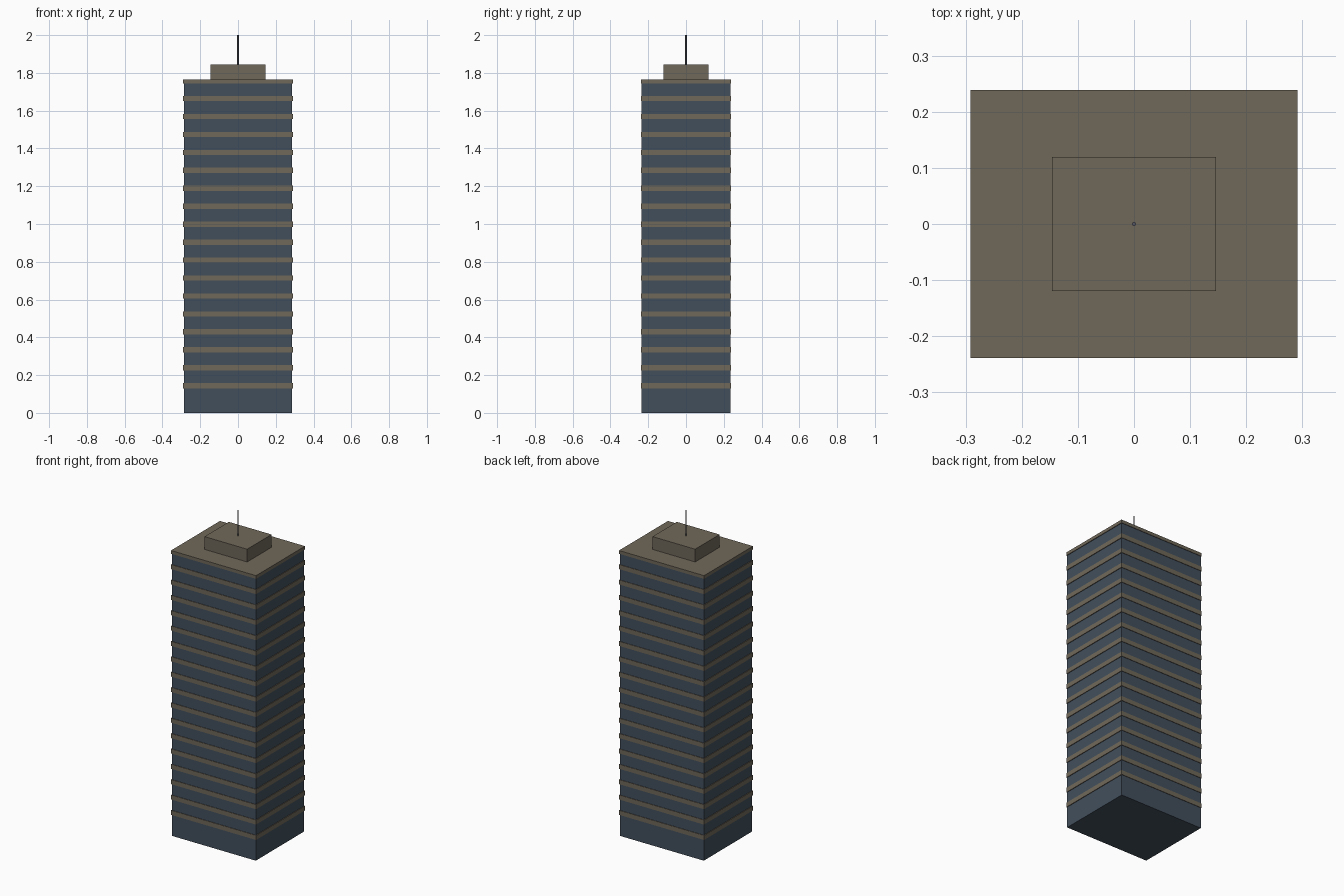
import bpy

if "Cube" in bpy.data.objects:
    bpy.data.objects.remove(bpy.data.objects["Cube"])


def material(name, rgb):
    m = bpy.data.materials.new(name)
    m.diffuse_color = (*rgb, 1.0)
    m.use_nodes = True
    m.node_tree.nodes["Principled BSDF"].inputs["Base Color"].default_value = m.diffuse_color
    return m


GLASS = material("blue_grey_glass", (0.054, 0.078, 0.108))
STONE = material("taupe_stone", (0.162, 0.138, 0.102))
METAL = material("dark_grey_metal", (0.10, 0.10, 0.12))


def box(name, half_x, half_y, z0, z1, mat):
    bpy.ops.mesh.primitive_cube_add(size=1, location=(0, 0, (z0 + z1) / 2))
    ob = bpy.context.object
    ob.name = name
    ob.scale = (2 * half_x, 2 * half_y, z1 - z0)
    bpy.ops.object.transform_apply(location=False, rotation=False, scale=True)
    ob.data.materials.append(mat)
    return ob


# Glass tower body
box("tower_body", 0.287, 0.236, 0.0, 1.746, GLASS)

# Slightly proud floor bands, evenly repeated up the tower
band = box("floor_bands", 0.291, 0.239, 0.13, 0.158, STONE)
arr = band.modifiers.new("floors", 'ARRAY')
arr.count = 17
arr.use_relative_offset = False
arr.use_constant_offset = True
arr.constant_offset_displace = (0, 0, 0.095)

# Roof slab and rooftop plant room
box("roof_slab", 0.291, 0.239, 1.745, 1.765, STONE)
box("plant_room", 0.146, 0.119, 1.765, 1.844, STONE)

# Thin mast
bpy.ops.mesh.primitive_cylinder_add(vertices=8, radius=0.004, depth=0.156,
                                    location=(0, 0, 1.922))
mast = bpy.context.object
mast.name = "mast"
mast.data.materials.append(METAL)
